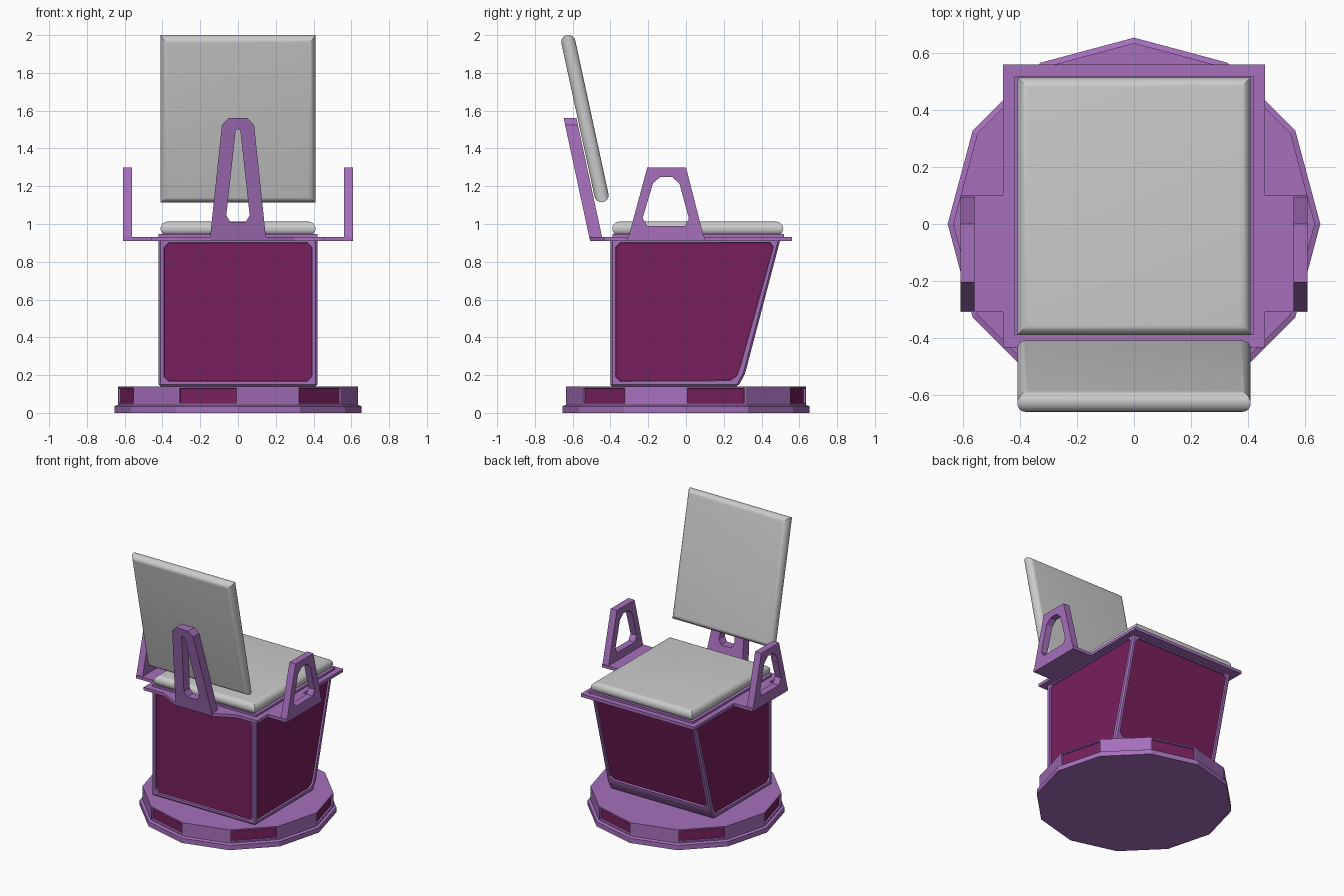
import bpy, bmesh, math
from mathutils import Vector, Matrix

if "Cube" in bpy.data.objects:
    bpy.data.objects.remove(bpy.data.objects["Cube"])


def material(name, rgb):
    m = bpy.data.materials.new(name)
    m.diffuse_color = (*rgb, 1)
    m.use_nodes = True
    m.node_tree.nodes["Principled BSDF"].inputs["Base Color"].default_value = m.diffuse_color
    return m


PURPLE = material("purple_frame", (0.38, 0.16, 0.50))
MAROON = material("maroon_panel", (0.19, 0.014, 0.11))


def finish(name, bm, mats=(PURPLE,)):
    bmesh.ops.recalc_face_normals(bm, faces=bm.faces[:])
    me = bpy.data.meshes.new(name)
    bm.to_mesh(me)
    bm.free()
    for m in mats:
        me.materials.append(m)
    ob = bpy.data.objects.new(name, me)
    bpy.context.collection.objects.link(ob)
    return ob


def loft(rings):
    """Skin rings of equal point count and cap both ends."""
    bm = bmesh.new()
    vs = [[bm.verts.new(p) for p in r] for r in rings]
    n = len(rings[0])
    for a, b in zip(vs, vs[1:]):
        for i in range(n):
            j = (i + 1) % n
            bm.faces.new((a[i], a[j], b[j], b[i]))
    bm.faces.new(vs[0][::-1])
    bm.faces.new(vs[-1])
    bmesh.ops.recalc_face_normals(bm, faces=bm.faces[:])
    return bm


def holed_plate(name, loops, offset):
    """Flat outline with a hole, thickened along offset."""
    bm = bmesh.new()
    edges = []
    for loop in loops:
        vs = [bm.verts.new(p) for p in loop]
        edges += [bm.edges.new((vs[i - 1], vs[i])) for i in range(len(vs))]
    bmesh.ops.triangle_fill(bm, edges=edges, use_beauty=True)
    new = bmesh.ops.extrude_face_region(bm, geom=bm.faces[:])["geom"]
    bmesh.ops.translate(bm, vec=offset,
                        verts=[v for v in new if isinstance(v, bmesh.types.BMVert)])
    return finish(name, bm)


def recess(bm, faces, depth):
    bmesh.ops.inset_individual(bm, faces=faces, thickness=0.003, depth=-depth)
    for f in faces:
        f.material_index = 1


def mirrored(half):
    return half + [(-x, y) for x, y in reversed(half)]


# Twelve-sided base with a lip and panels on alternate faces
def ring(r, z):
    return [(r * math.cos(math.radians(30 * i)), r * math.sin(math.radians(30 * i)), z)
            for i in range(12)]


bm = loft([ring(0.655, 0), ring(0.655, 0.035), ring(0.636, 0.042), ring(0.636, 0.14)])
sides = []
for f in bm.faces:
    c = f.calc_center_median()
    if abs(f.normal.z) < 0.1 and c.z > 0.06:
        if round(math.degrees(math.atan2(c.y, c.x)) - 15) % 60 == 0:
            sides.append(f)
bmesh.ops.inset_individual(bm, faces=sides, thickness=0.013, depth=0)
recess(bm, sides, 0.012)
finish("base", bm, (PURPLE, MAROON))

# Body with sloping front and recessed panels
profile = [(-0.40, 0.928), (-0.40, 0.14), (0.275, 0.14), (0.312, 0.205), (0.502, 0.928)]
bm = loft([[(x, y, z) for y, z in profile] for x in (-0.42, 0.42)])
bmesh.ops.bevel(bm, geom=bm.edges[:], offset=0.01, segments=1, affect='EDGES')


def big_sides():
    return [f for f in bm.faces if f.calc_area() > 0.3 and abs(f.normal.z) < 0.5]


bmesh.ops.inset_individual(bm, faces=big_sides(), thickness=0.024, depth=0)
corners = list({v for f in big_sides() for v in f.verts})
bmesh.ops.bevel(bm, geom=corners, offset=0.025, segments=1, affect='VERTICES')
recess(bm, big_sides(), 0.012)
finish("body", bm, (PURPLE, MAROON))

# Rim plate with arm ledges and a rear tab
outline = mirrored([(0.15, -0.508), (0.30, -0.435), (0.46, -0.435), (0.46, -0.31),
                    (0.61, -0.31), (0.61, 0.10), (0.46, 0.10), (0.46, 0.56)])
finish("rim_plate", loft([[(x, y, z) for x, y in outline] for z in (0.91, 0.932)]))
tray = [(-0.42, -0.39), (0.42, -0.39), (0.42, 0.52), (-0.42, 0.52)]
finish("seat_tray", loft([[(x, y, z) for x, y in tray] for z in (0.928, 0.946)]))

# Armrests
arm_outer = [(-0.31, 0.91), (-0.205, 1.30), (0.0, 1.30), (0.10, 0.91)]
arm_hole = [(-0.205, 0.99), (-0.23, 1.03), (-0.175, 1.215), (-0.135, 1.25),
            (-0.075, 1.25), (-0.035, 1.215), (0.015, 1.03), (-0.005, 0.99)]
for side, s in (("left", -1), ("right", 1)):
    holed_plate(side + "_armrest",
                [[(s * 0.56, y, z) for y, z in loop] for loop in (arm_outer, arm_hole)],
                Vector((s * 0.05, 0, 0)))

# Leaning back support
sup_outer = mirrored([(0.15, 0.91), (0.085, 1.525), (0.05, 1.56)])
sup_hole = mirrored([(0.04, 1.01), (0.062, 1.045), (0.012, 1.50)])
holed_plate("back_support",
            [[(x, -0.508 - 0.215 * (z - 0.91), z) for x, z in loop]
             for loop in (sup_outer, sup_hole)],
            Vector((0, 0.068, 0)))


# Cushions with rounded edges and mitred corners
def cushion(name, matrix):
    w, d, r = 0.41, 0.4525, 0.0375
    rings = []
    for i in range(13):
        a = math.radians(-90 + 15 * i)
        k, z = r * (1 - math.cos(a)), r * math.sin(a)
        rings.append([(sx * (w - k), sy * (d - k), z)
                      for sx, sy in ((-1, -1), (1, -1), (1, 1), (-1, 1))])
    ob = finish(name, loft(rings), ())
    ob.data.transform(matrix)
    bpy.ops.object.select_all(action='DESELECT')
    ob.select_set(True)
    bpy.context.view_layer.objects.active = ob
    bpy.ops.object.shade_smooth_by_angle(angle=math.radians(30))


cushion("seat_cushion", Matrix.Translation((0, 0.0625, 0.975)))
cushion("back_cushion", Matrix.Translation((0, -0.535, 1.558))
        @ Matrix.Rotation(math.radians(90 + 12.2), 4, 'X'))
